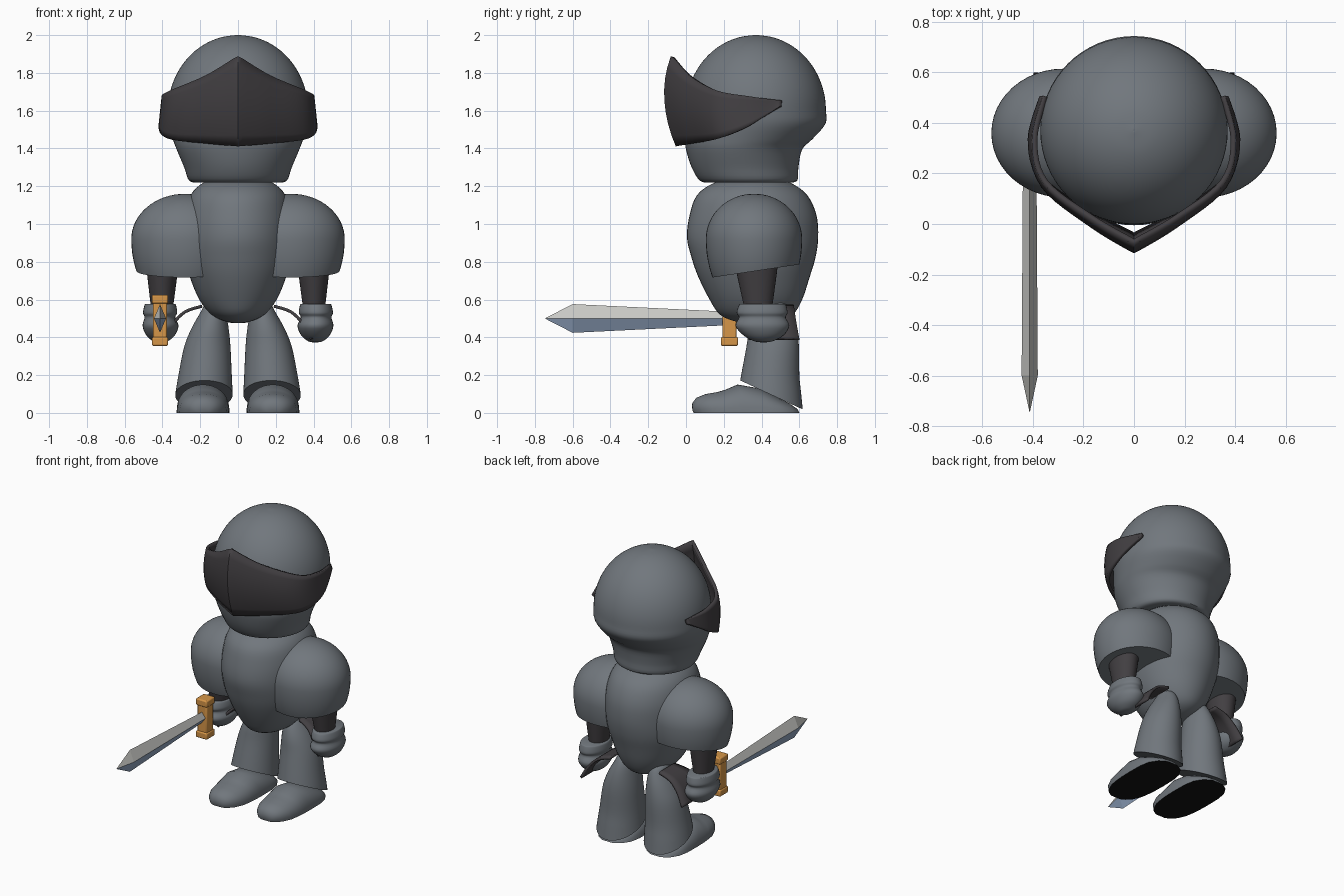
import bpy, bmesh, math
from mathutils import Vector

if "Cube" in bpy.data.objects:
    bpy.data.objects.remove(bpy.data.objects["Cube"])


def colour(name, r, g, b):
    lin = lambda c: ((c / 255 + 0.055) / 1.055) ** 2.4
    m = bpy.data.materials.new(name)
    m.diffuse_color = (lin(r), lin(g), lin(b), 1)
    m.use_nodes = True
    m.node_tree.nodes["Principled BSDF"].inputs["Base Color"].default_value = m.diffuse_color
    return m


STEEL = colour("steel grey", 113, 119, 125)
DARK = colour("dark iron", 66, 63, 66)
BLACK = colour("black", 18, 18, 18)
WOOD = colour("golden brown", 214, 150, 72)
BLADE = colour("pale blade", 200, 200, 196)
BLUE = colour("blue blade", 150, 170, 198)


def spline(rows, steps=4):
    """Catmull-Rom through tuples of numbers."""
    out = []
    for i in range(len(rows) - 1):
        p = [Vector(rows[min(max(i + k, 0), len(rows) - 1)]) for k in (-1, 0, 1, 2)]
        for s in range(steps):
            t = s / steps
            out.append(0.5 * (2 * p[1] + (p[2] - p[0]) * t
                              + (2 * p[0] - 5 * p[1] + 4 * p[2] - p[3]) * t * t
                              + (3 * p[1] - p[0] - 3 * p[2] + p[3]) * t ** 3))
    return out + [Vector(rows[-1])]


def finish(name, bm, mats, angle=40, recalc=True):
    if recalc:
        bmesh.ops.recalc_face_normals(bm, faces=bm.faces)
    me = bpy.data.meshes.new(name)
    bm.to_mesh(me)
    bm.free()
    for m in mats:
        me.materials.append(m)
    for p in me.polygons:
        p.use_smooth = True
    me.set_sharp_from_angle(angle=math.radians(angle))
    ob = bpy.data.objects.new(name, me)
    bpy.context.collection.objects.link(ob)
    return ob


def bridge(bm, loops, closed=True, caps=True):
    """Join rows of points into a skin."""
    vs = [[bm.verts.new(p) for p in loop] for loop in loops]
    n = len(vs[0])
    for a, b in zip(vs, vs[1:]):
        for i in range(n if closed else n - 1):
            j = (i + 1) % n
            bm.faces.new((a[i], a[j], b[j], b[i]))
    if caps:
        bm.faces.new(vs[0])
        bm.faces.new(vs[-1])


def body(rows, side=1, n=48, steps=4):
    """Stack of ellipses; each row is z, x0, x1, y0, y1."""
    bm = bmesh.new()
    loops = []
    for r in spline(rows, steps):
        z, x0, x1, y0, y1 = r
        loops.append([(side * ((x0 + x1) / 2 + (x1 - x0) / 2 * math.cos(a)),
                       (y0 + y1) / 2 + (y1 - y0) / 2 * math.sin(a), z)
                      for a in (2 * math.pi * i / n for i in range(n))])
    bridge(bm, loops)
    return bm


def cut_below(bm, co, no):
    geom = bm.verts[:] + bm.edges[:] + bm.faces[:]
    res = bmesh.ops.bisect_plane(bm, geom=geom, plane_co=co, plane_no=no, clear_inner=True)
    bmesh.ops.holes_fill(bm, edges=[e for e in bm.edges if e.is_boundary])


# helmet: dome above, tapered neck guard below
rows = [(1.22, -.20, .20, .13, .53), (1.228, -.257, .257, .075, .588), (1.3, -.285, .285, .03, .595),
        (1.395, -.325, .325, .0, .615), (1.45, -.345, .345, -.005, .67), (1.53, -.367, .367, .0, .738)]
for i in range(9):
    a = math.radians(11 * i)
    r = .37 * math.cos(a) + .001
    rows.append((1.6 + .4 * math.sin(a), -r, r, .37 - r, .37 + r))
rows.append((2.0, -.001, .001, .369, .371))
finish("helmet", body(rows, n=64), [STEEL])

# visor: plan curve swept between a lower and an upper edge; x, y, bottom z, top z
half = spline([(0, -.105, 1.415, 1.885), (.17, -.005, 1.43, 1.785), (.365, .15, 1.455, 1.705),
               (.41, .33, 1.52, 1.675), (.365, .505, 1.625, 1.65)], 6)
plan = [(-p[0], p[1], p[2], p[3]) for p in reversed(half[1:])] + [tuple(p) for p in half]
grid = []
for k in range(9):
    v = k / 8
    row = []
    for x, y, lo, hi in plan:
        w = max(0, 1 - (y + .105) / .5)
        bulge = .17 * max(0, .6 - v) ** 2 + .22 * max(0, v - .6) ** 2
        row.append((x * (1 - .04 * v), y + w * bulge, lo + (hi - lo) * v))
    grid.append(row)
bm = bmesh.new()
bridge(bm, grid, closed=False, caps=False)
visor = finish("visor", bm, [DARK], 45)
visor.modifiers.new("thickness", 'SOLIDIFY').thickness = .022
visor.modifiers["thickness"].offset = 0

# torso
finish("torso", body([(.475, -.01, .01, .36, .38), (.482, -.06, .06, .27, .48), (.52, -.14, .14, .18, .565),
                      (.6, -.205, .205, .125, .615), (.72, -.255, .255, .065, .655), (.82, -.28, .28, .03, .685),
                      (.93, -.285, .285, .005, .70), (1.05, -.28, .28, .02, .69), (1.155, -.25, .25, .06, .64),
                      (1.22, -.18, .18, .155, .55), (1.245, -.08, .08, .28, .46)]), [STEEL])

for s, side in ((1, "left"), (-1, "right")):
    # shoulder cap: round on top, longer below, cut open at the bottom
    bm = bmesh.new()
    bmesh.ops.create_uvsphere(bm, u_segments=48, v_segments=32, radius=1)
    for v in bm.verts:
        x, y, z = v.co
        v.co = (s * (.28 + .285 * x), .36 + .255 * y, .92 + z * (.24 if z > 0 else .4))
    cut_below(bm, (0, .36, .75), (0, -.15, 1))
    finish(side + "_shoulder", bm, [STEEL])

    # arm and gauntlet
    finish(side + "_arm", body([(.88, .32, .49, .25, .49), (.79, .315, .487, .258, .487),
                                (.55, .345, .46, .31, .455)], s, 32), [DARK])
    finish(side + "_gauntlet", body([(.577, .335, .49, .29, .525), (.57, .328, .495, .28, .53),
                                     (.53, .322, .503, .268, .538), (.505, .332, .495, .28, .528),
                                     (.46, .315, .505, .262, .547), (.41, .335, .485, .305, .515),
                                     (.38, .37, .45, .36, .46), (.373, .40, .42, .4, .42)], s, 32), [STEEL])

    # hip plate, flaring outwards
    edge = spline([(.19, .565, .40, .57), (.28, .535, .37, .575), (.345, .47, .34, .585), (.39, .39, .33, .60)])
    bm = bmesh.new()
    bridge(bm, [[(s * x, y0 + (y1 - y0) * k / 4, z) for k in range(5)] for x, z, y0, y1 in edge],
           closed=False, caps=False)
    flap = finish(side + "_hip_plate", bm, [DARK])
    flap.modifiers.new("thickness", 'SOLIDIFY').thickness = .016
    flap.modifiers["thickness"].offset = 0

    # leg, cut on a slant over the foot
    bm = body([(.59, .11, .15, .45, .49), (.575, .09, .175, .41, .53), (.53, .065, .2, .365, .56),
               (.45, .05, .245, .335, .585), (.35, .04, .285, .32, .598), (.2, .033, .315, .292, .60),
               (.1, .028, .332, .275, .61), (0, .022, .345, .265, .62)], s)
    cut_below(bm, (0, .28, .175), (0, .155, .335))
    finish(side + "_leg", bm, [STEEL])

    # foot: slanted arches from toe to heel, with two black bands and a black sole
    rows = [(.04, .035, .015), (.055, .065, .05), (.09, .098, .08), (.15, .124, .1), (.215, .134, .11),
            (.262, .138, .122), (.34, .14, .15), (.445, .138, .13), (.515, .125, .085), (.57, .09, .05), (.6, .04, .02)]
    bm = bmesh.new()
    loops = []
    for y, w, h in rows:
        arch = []
        for i in range(21):
            a = math.pi * i / 20
            z = h * math.sin(a) ** .8
            arch.append((s * (.185 + w * math.cos(a)), y - .45 * z, z))
        loops.append(arch)
    bridge(bm, loops)
    bm.faces.ensure_lookup_table()
    for f in bm.faces:
        band = f.index // 21
        f.material_index = 1 if band in (4, 7) or all(v.co.z < .001 for v in f.verts) else 0
    finish(side + "_foot", bm, [STEEL, BLACK], 50)

# sword blade: diamond section, pale above and blue below
bm = bmesh.new()
bridge(bm, [[(-.413 + w, y, .5), (-.413, y, .5 + h), (-.413 - w, y, .5), (-.413, y, .5 - h)]
            for y, w, h in ((.22, .027, .036), (-.6, .032, .076), (-.744, .001, .002))])
bm.normal_update()
for f in bm.faces:
    f.material_index = 1 if f.calc_center_median().z < .5 else 0
finish("sword_blade", bm, [BLADE, BLUE], 5)

# sword guard: bar with a block at each end
bm = bmesh.new()
for z, dx, dy, dz in ((.49, .074, .075, .22), (.378, .086, .092, .046), (.602, .086, .092, .046)):
    cube = bmesh.ops.create_cube(bm, size=1)["verts"]
    for v in cube:
        v.co = (-.413 + v.co.x * dx, .23 + v.co.y * dy, z + v.co.z * dz)
guard = finish("sword_guard", bm, [WOOD], 30)
bev = guard.modifiers.new("soft edges", 'BEVEL')
bev.width = .008
bev.segments = 2
